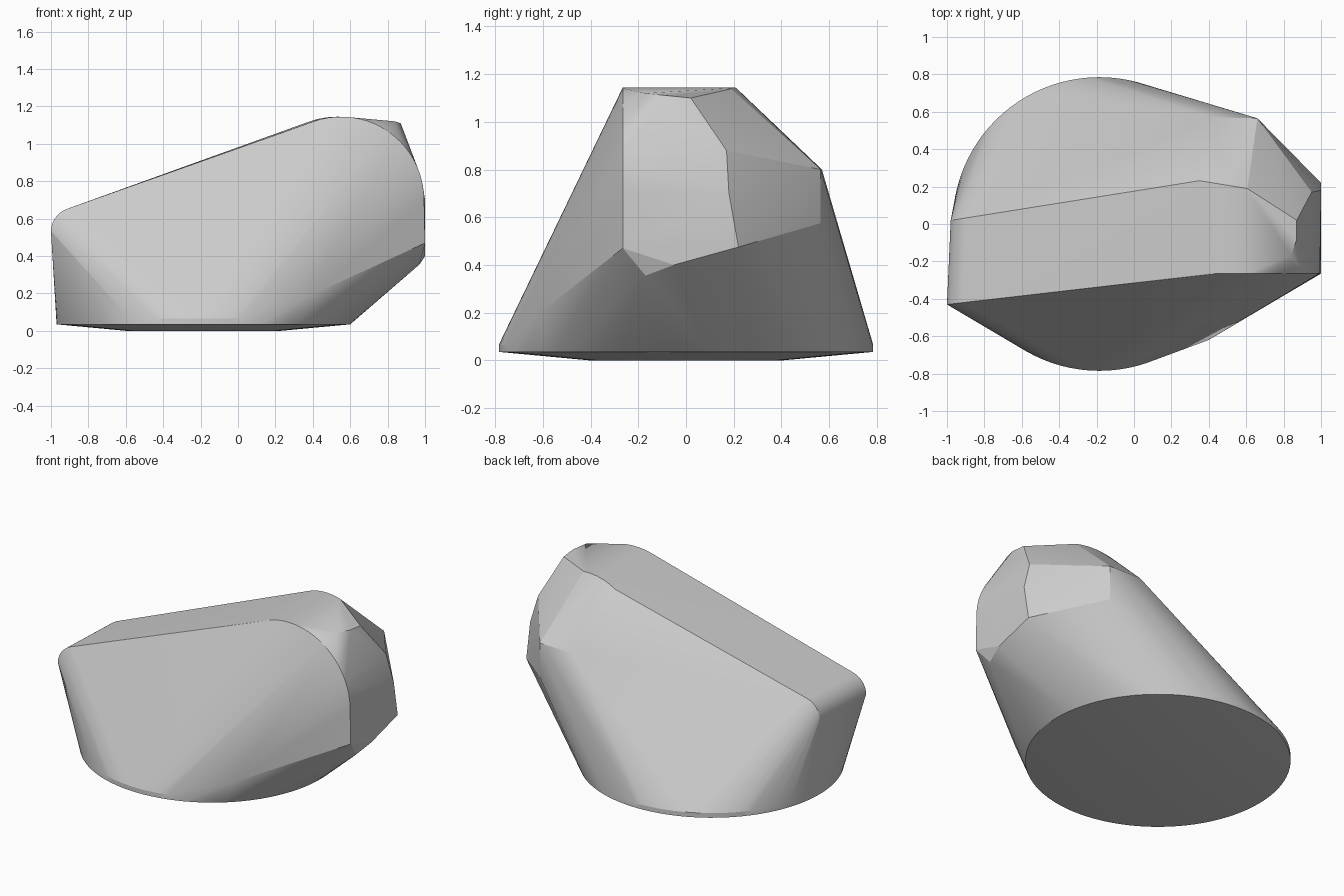
import bpy
import bmesh
from math import sin, cos, radians, tau

if "Cube" in bpy.data.objects:
    bpy.data.objects.remove(bpy.data.objects["Cube"])


def disc(radius, z, steps=96):
    """Ring of the round foot."""
    return [(-0.185 + radius * cos(tau * i / steps), radius * sin(tau * i / steps), z)
            for i in range(steps)]


def arc(cx, cz, radius, start, end, y_at, steps=20):
    """Rounded corner in the xz plane, with depth given by y_at(x)."""
    points = []
    for i in range(steps + 1):
        a = radians(start + (end - start) * i / steps)
        x = cx + radius * cos(a)
        points.append((x, y_at(x), cz + radius * sin(a)))
    return points


def front_depth(x):
    return -0.265 + 0.118 * min(0, x - 0.4)


def back_depth(x):
    return 0.235 - 0.165 * abs(x - 0.33)


# Round foot with a slightly tapered underside
points = disc(0.41, 0) + disc(0.785, 0.035) + disc(0.785, 0.065)

# Front outline: small low corner and large high shoulder
points += arc(-0.87, 0.53, 0.13, 180, 110, front_depth)
points += arc(0.55, 0.7, 0.445, 110, 0, front_depth)

# Back edge of the sloping top
points += arc(-0.85, 0.53, 0.13, 180, 110, back_depth, 10)
points += arc(0.53, 0.705, 0.44, 114, 80, back_depth, 10)

# Bevelled right end and back shoulder
points += [(1, -0.265, 0.47), (0.97, -0.17, 0.355), (1, -0.05, 0.4), (1, 0.22, 0.475),
           (1, 0.18, 0.7), (0.95, 0.17, 0.88),
           (0.84, -0.17, 1.12), (0.87, -0.08, 1.11), (0.87, 0.02, 1.1),
           (0.66, 0.565, 0.8), (0.43, 0.57, 0.8), (0.66, 0.565, 0.575)]

# Lower front corner
points.append((0.4, -0.62, 0.195))

# Wrap everything in one convex skin
bm = bmesh.new()
for p in points:
    bm.verts.new(p)
hull = bmesh.ops.convex_hull(bm, input=bm.verts)
loose = {v for v in hull["geom_interior"] + hull["geom_unused"]
         if isinstance(v, bmesh.types.BMVert)}
bmesh.ops.delete(bm, geom=list(loose), context='VERTS')
bmesh.ops.dissolve_limit(bm, angle_limit=radians(0.3), verts=bm.verts, edges=bm.edges)
bmesh.ops.recalc_face_normals(bm, faces=bm.faces)

mesh = bpy.data.meshes.new("body")
bm.to_mesh(mesh)
bm.free()
body = bpy.data.objects.new("body", mesh)
bpy.context.collection.objects.link(body)

# Plain grey material
grey = bpy.data.materials.new("light_grey")
grey.use_nodes = True
colour = (0.6, 0.6, 0.6, 1)
grey.diffuse_color = colour
grey.node_tree.nodes["Principled BSDF"].inputs["Base Color"].default_value = colour
mesh.materials.append(grey)

# Smooth rounded areas, crisp creases
bpy.ops.object.select_all(action='DESELECT')
body.select_set(True)
bpy.context.view_layer.objects.active = body
bpy.ops.object.shade_smooth_by_angle(angle=radians(15))
